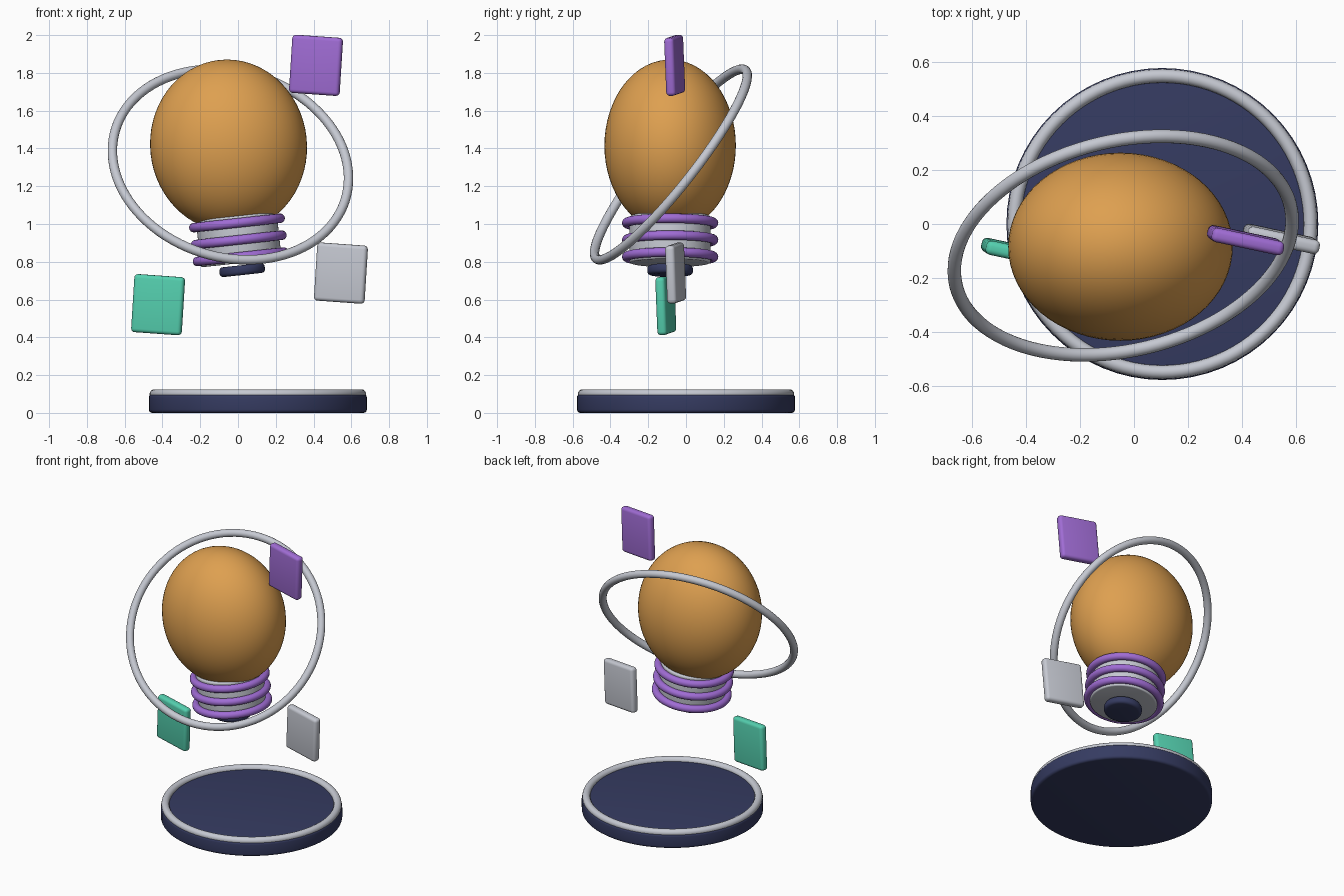
import bpy
from math import radians, pi
from mathutils import Vector, Matrix

cube = bpy.data.objects.get("Cube")
if cube:
    bpy.data.objects.remove(cube, do_unlink=True)


def material(name, r, g, b):
    m = bpy.data.materials.new(name)
    m.use_nodes = True
    m.diffuse_color = (r, g, b, 1)
    m.node_tree.nodes["Principled BSDF"].inputs["Base Color"].default_value = (r, g, b, 1)
    return m


AMBER = material("amber", 0.73, 0.35, 0.08)
PURPLE = material("purple", 0.35, 0.15, 0.66)
SILVER = material("silver", 0.56, 0.58, 0.64)
MINT = material("mint", 0.09, 0.63, 0.43)
NAVY = material("navy", 0.036, 0.044, 0.12)


def finish(name, mat, bevel=0):
    """Name, colour, round and smooth the active object."""
    ob = bpy.context.object
    ob.name = name
    ob.data.materials.append(mat)
    if bevel:
        bpy.ops.object.transform_apply(location=False, rotation=False, scale=True)
        mod = ob.modifiers.new("rounded_edges", "BEVEL")
        mod.width, mod.segments = bevel, 4
        bpy.ops.object.modifier_apply(modifier=mod.name)
    bpy.ops.object.shade_smooth_by_angle(angle=radians(35))
    return ob


def disc(name, mat, loc, radius, height, rot=(0, 0, 0), bevel=0):
    bpy.ops.mesh.primitive_cylinder_add(vertices=64, radius=radius, depth=height,
                                        location=loc, rotation=rot)
    return finish(name, mat, bevel)


def ring(name, mat, loc, major, minor, rot=(0, 0, 0)):
    bpy.ops.mesh.primitive_torus_add(major_segments=96, minor_segments=16, location=loc,
                                     rotation=rot, major_radius=major, minor_radius=minor)
    return finish(name, mat)


# Stand with its rim
disc("stand_base", NAVY, (0.105, 0, 0.05), 0.577, 0.1, bevel=0.018)
ring("stand_rim", SILVER, (0.105, 0, 0.1), 0.548, 0.025)

# Tilted bulb: parts are placed along a leaning axis
TILT = (0, radians(-6.2), 0)
CENTRE = Vector((-0.05, -0.084, 1.415))
AXIS = Matrix.Rotation(TILT[1], 3, "Y") @ Vector((0, 0, 1))


def along(d):
    return CENTRE + AXIS * d


bpy.ops.mesh.primitive_uv_sphere_add(segments=64, ring_count=32, radius=1,
                                     location=CENTRE, rotation=TILT)
bpy.context.object.scale = (0.415, 0.348, 0.456)
finish("bulb_glass", AMBER)

disc("socket", SILVER, along(-0.5), 0.215, 0.25, TILT, bevel=0.01)
for i in range(3):
    ring(f"socket_thread_{i + 1}", PURPLE, along(-0.412 - 0.09 * i), 0.23, 0.025, TILT)
disc("bottom_contact", NAVY, along(-0.663), 0.121, 0.052, TILT, bevel=0.02)

# Large ring circling the bulb
normal = Vector((0.185, -0.771, 0.608))
ring("orbit_ring", SILVER, (-0.04, -0.08, 1.315), 0.636, 0.025,
     normal.to_track_quat("Z", "Y").to_euler())

# Floating rounded tiles
for name, mat, loc in (("upper_tile", PURPLE, (0.413, -0.06, 1.84)),
                       ("right_lower_tile", MINT, (-0.423, -0.107, 0.573)),
                       ("left_lower_tile", SILVER, (0.545, -0.055, 0.74))):
    bpy.ops.mesh.primitive_cube_add(size=1, location=loc,
                                    rotation=(radians(1.5), radians(4), radians(-12)))
    bpy.context.object.scale = (0.272, 0.053, 0.308)
    finish(name, mat, bevel=0.02)
